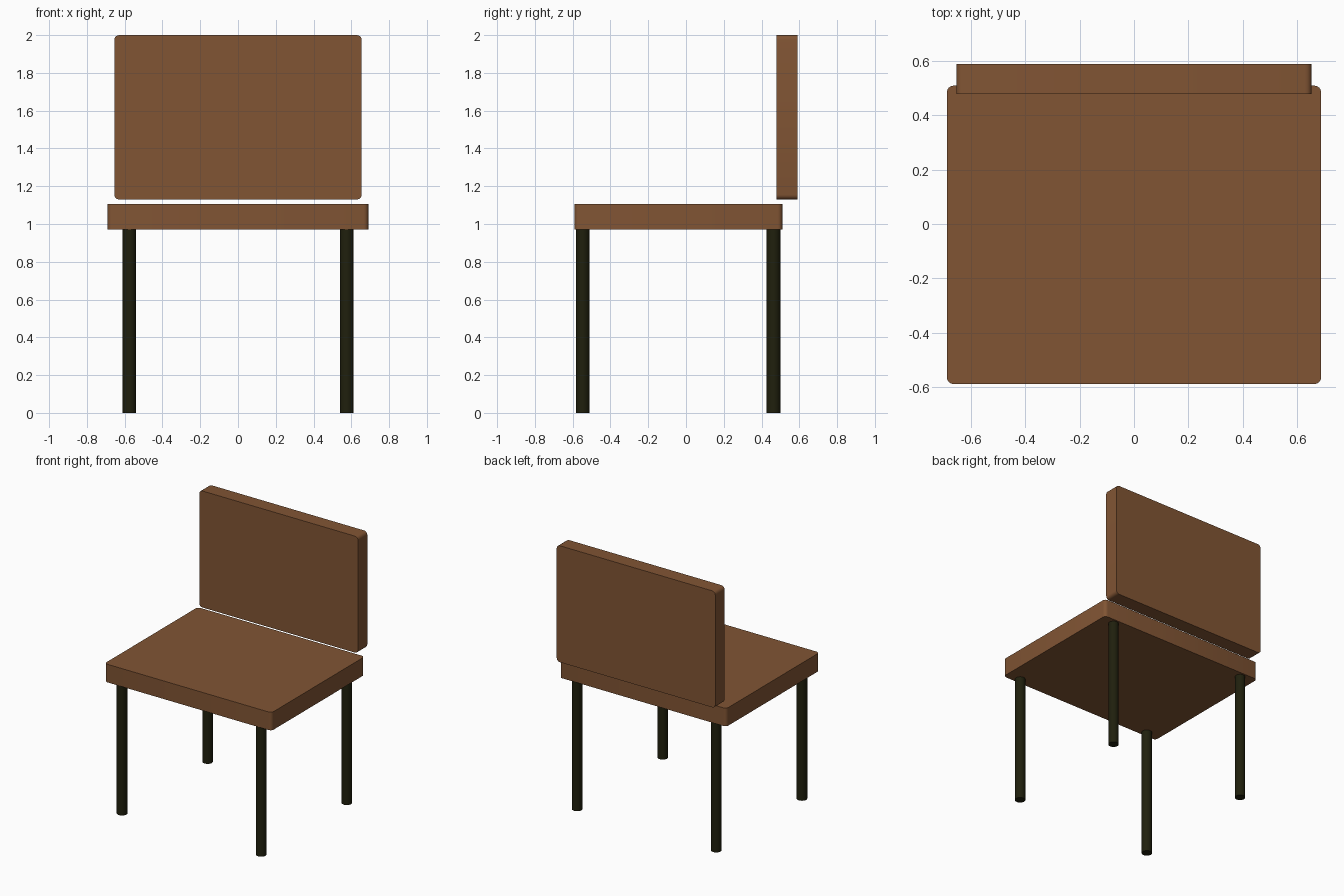
import bpy
import bmesh
from math import radians

cube = bpy.data.objects.get("Cube")
if cube:
    bpy.data.objects.remove(cube, do_unlink=True)


def make_material(name, rgb):
    mat = bpy.data.materials.new(name)
    mat.use_nodes = True
    color = (*rgb, 1.0)
    mat.diffuse_color = color
    mat.node_tree.nodes["Principled BSDF"].inputs["Base Color"].default_value = color
    return mat


brown = make_material("brown wood", (0.22, 0.09, 0.034))
dark = make_material("dark leg paint", (0.014, 0.014, 0.004))


def finish(bm, name, mat):
    mesh = bpy.data.meshes.new(name)
    bm.to_mesh(mesh)
    bm.free()
    mesh.materials.append(mat)
    obj = bpy.data.objects.new(name, mesh)
    bpy.context.collection.objects.link(obj)
    bpy.ops.object.select_all(action="DESELECT")
    obj.select_set(True)
    bpy.context.view_layer.objects.active = obj
    bpy.ops.object.shade_smooth_by_angle(angle=radians(40))
    return obj


def rounded_slab(name, low, high, axis, radius):
    """Box whose edges running along one axis are rounded."""
    bm = bmesh.new()
    bmesh.ops.create_cube(bm, size=1)
    for v in bm.verts:
        v.co = [h if c > 0 else l for c, l, h in zip(v.co, low, high)]
    edges = [e for e in bm.edges
             if abs((e.verts[0].co - e.verts[1].co).normalized()[axis]) > 0.9]
    bmesh.ops.bevel(bm, geom=edges, offset=radius, segments=4,
                    profile=0.5, affect="EDGES")
    return finish(bm, name, brown)


# Seat and backrest panels
rounded_slab("seat", (-0.69, -0.59, 0.97), (0.69, 0.51, 1.105), 2, 0.025)
rounded_slab("backrest", (-0.655, 0.48, 1.13), (0.655, 0.59, 2.0), 1, 0.025)

# Four round legs
LEG_HEIGHT = 0.97
for row, y in (("front", -0.547), ("back", 0.463)):
    for side, x in (("left", 0.575), ("right", -0.575)):
        bm = bmesh.new()
        bmesh.ops.create_cone(bm, cap_ends=True, segments=32, radius1=0.036,
                              radius2=0.036, depth=LEG_HEIGHT)
        leg = finish(bm, f"{row}_{side}_leg", dark)
        leg.location = (x, y, LEG_HEIGHT / 2)
